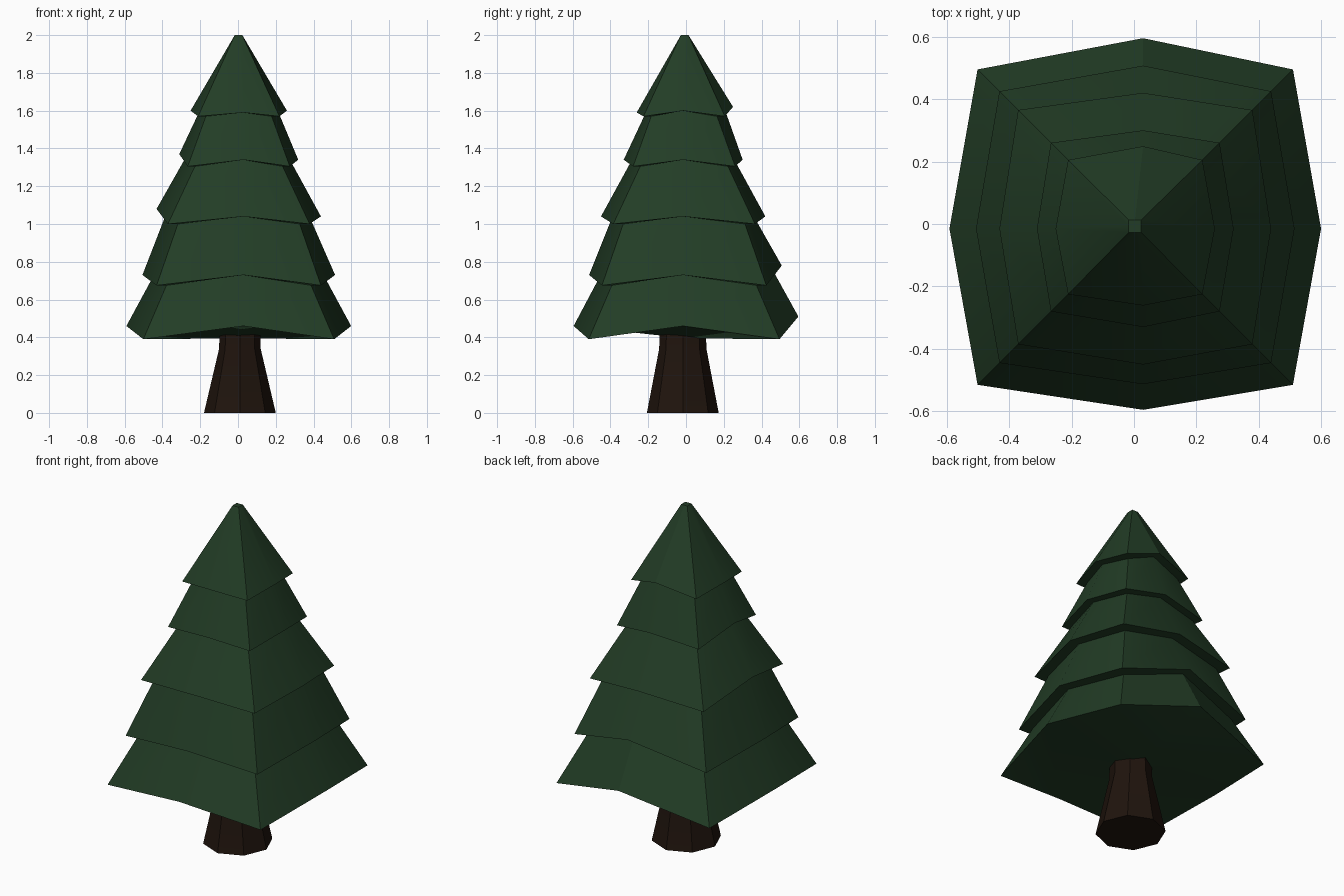
import bpy, bmesh, math
from math import cos, sin, pi

if "Cube" in bpy.data.objects:
    bpy.data.objects.remove(bpy.data.objects["Cube"])


def finish(bm, name, color):
    bmesh.ops.recalc_face_normals(bm, faces=bm.faces)
    mesh = bpy.data.meshes.new(name)
    bm.to_mesh(mesh)
    bm.free()
    obj = bpy.data.objects.new(name, mesh)
    bpy.context.collection.objects.link(obj)
    mat = bpy.data.materials.new(name + "_colour")
    mat.diffuse_color = color
    mat.use_nodes = True
    mat.node_tree.nodes["Principled BSDF"].inputs["Base Color"].default_value = mat.diffuse_color
    mesh.materials.append(mat)
    bpy.ops.object.select_all(action='DESELECT')
    obj.select_set(True)
    bpy.context.view_layer.objects.active = obj
    bpy.ops.object.shade_smooth_by_angle(angle=math.radians(30))


def bridge(bm, a, b):
    n = len(a)
    for i in range(n):
        j = (i + 1) % n
        bm.faces.new((a[i], a[j], b[j], b[i]))


# Foliage tiers: corner reach, corner z, side reach, side y shift,
# then z of front, right, back, left
tiers = [
    (0.505, 0.39, 0.595, 0.0, (0.46, 0.46, 0.51, 0.46)),
    (0.435, 0.675, 0.51, -0.003, (0.73, 0.73, 0.78, 0.73)),
    (0.375, 1.00, 0.435, -0.015, (1.04, 1.04, 1.04, 1.08)),
    (0.27, 1.305, 0.315, -0.015, (1.34, 1.34, 1.34, 1.37)),
    (0.215, 1.57, 0.255, -0.006, (1.59, 1.60, 1.62, 1.60)),
]


def tier_ring(bm, tier, inset=1.0):
    corner, zc, side, dy, zs = tier
    c, s = corner * inset, side * inset
    pts = [(-c, -c - 0.01, zc), (0.025, -s + dy, zs[0]),
           (c, -c - 0.01, zc), (s, -0.015, zs[1]),
           (c, c - 0.01, zc), (0.025, s + dy, zs[2]),
           (-c, c - 0.01, zc), (-s, -0.015, zs[3])]
    return [bm.verts.new((x + 0.004, y, z)) for x, y, z in pts]


# Foliage: one stepped skin, each tier tucking under the next
bm = bmesh.new()
ring = base = tier_ring(bm, tiers[0])
for tier, inset in zip(tiers[1:], [0.88, 0.86, 0.86, 0.81]):
    inner = tier_ring(bm, tier, inset)
    outer = tier_ring(bm, tier)
    bridge(bm, ring, inner)
    bridge(bm, inner, outer)
    ring = outer

# Small blunt square tip
square = [(-1, -1), (0, -1), (1, -1), (1, 0), (1, 1), (0, 1), (-1, 1), (-1, 0)]
tip = [bm.verts.new((0.003 + 0.02 * x, -0.007 + 0.02 * y, 2.0)) for x, y in square]
bridge(bm, ring, tip)
bm.faces.new(tip)

# Underside: front corners folded, the rest fanned to the trunk
bm.faces.new((base[7], base[0], base[1]))
bm.faces.new((base[1], base[2], base[3]))
hub = bm.verts.new((0.0, 0.0, 0.395))
fan = [base[1], *base[3:]]
for a, b in zip(fan, fan[1:] + fan[:1]):
    bm.faces.new((a, b, hub))
finish(bm, "foliage", (0.016, 0.046, 0.019, 1))

# Trunk: eight-sided, flared toward the ground
bm = bmesh.new()
rings = []
for rx, ry, z in [(0.19, 0.19, 0), (0.11, 0.125, 0.34), (0.108, 0.123, 0.42)]:
    rings.append([bm.verts.new((0.01 + rx * cos(k * pi / 4),
                                -0.017 + ry * sin(k * pi / 4), z)) for k in range(8)])
for a, b in zip(rings, rings[1:]):
    bridge(bm, a, b)
bm.faces.new(rings[0])
bm.faces.new(rings[-1])
finish(bm, "trunk", (0.014, 0.007, 0.004, 1))
